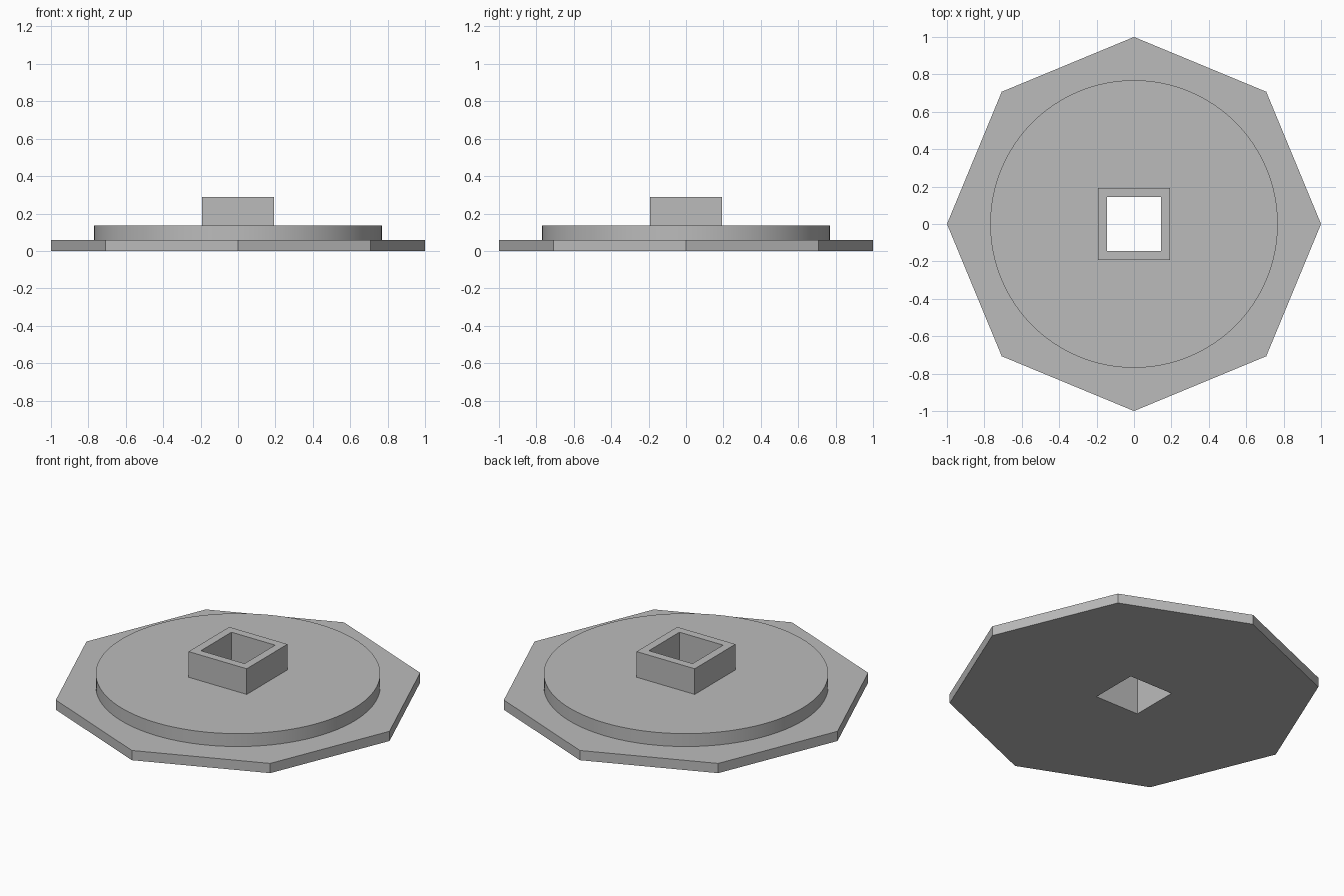
import bpy
import math

cube = bpy.data.objects.get("Cube")
if cube:
    bpy.data.objects.remove(cube, do_unlink=True)

# One plain grey for the whole model
GREY = (0.5, 0.5, 0.5, 1.0)
grey = bpy.data.materials.new("plain grey")
grey.use_nodes = True
grey.diffuse_color = GREY
grey.node_tree.nodes["Principled BSDF"].inputs["Base Color"].default_value = GREY


def prism(name, sides, radius, bottom, top, turn=0.0):
    """Upright prism with a regular outline, its turn baked into the mesh."""
    bpy.ops.mesh.primitive_cylinder_add(
        vertices=sides, radius=radius, depth=top - bottom,
        location=(0, 0, (bottom + top) / 2), rotation=(0, 0, turn))
    bpy.ops.object.transform_apply(location=True, rotation=True, scale=True)
    part = bpy.context.object
    part.name = name
    part.data.materials.append(grey)
    return part


# Heights and half widths
BASE_TOP, DISC_TOP, COLLAR_TOP = 0.058, 0.135, 0.288
COLLAR_HALF, HOLE_HALF = 0.192, 0.144
DIAGONAL = math.sqrt(2)
QUARTER = math.pi / 4

# Octagonal base, round step and square collar
base = prism("octagonal_base", 8, 1.0, 0, BASE_TOP)
disc = prism("round_step", 96, 0.769, BASE_TOP, DISC_TOP)
collar = prism("square_collar", 4, COLLAR_HALF * DIAGONAL, DISC_TOP, COLLAR_TOP, QUARTER)

# Square hole through the whole stack
cutter = prism("hole_cutter", 4, HOLE_HALF * DIAGONAL, -0.1, COLLAR_TOP + 0.1, QUARTER)
cutter.hide_render = True

for part in (base, disc, collar):
    bpy.ops.object.select_all(action="DESELECT")
    part.select_set(True)
    bpy.context.view_layer.objects.active = part
    hole = part.modifiers.new("square hole", "BOOLEAN")
    hole.operation = "DIFFERENCE"
    hole.solver = "EXACT"
    hole.object = cutter
    bpy.ops.object.modifier_apply(modifier=hole.name)
    if part is disc:
        bpy.ops.object.shade_smooth_by_angle(angle=math.radians(30))

bpy.data.objects.remove(cutter, do_unlink=True)
